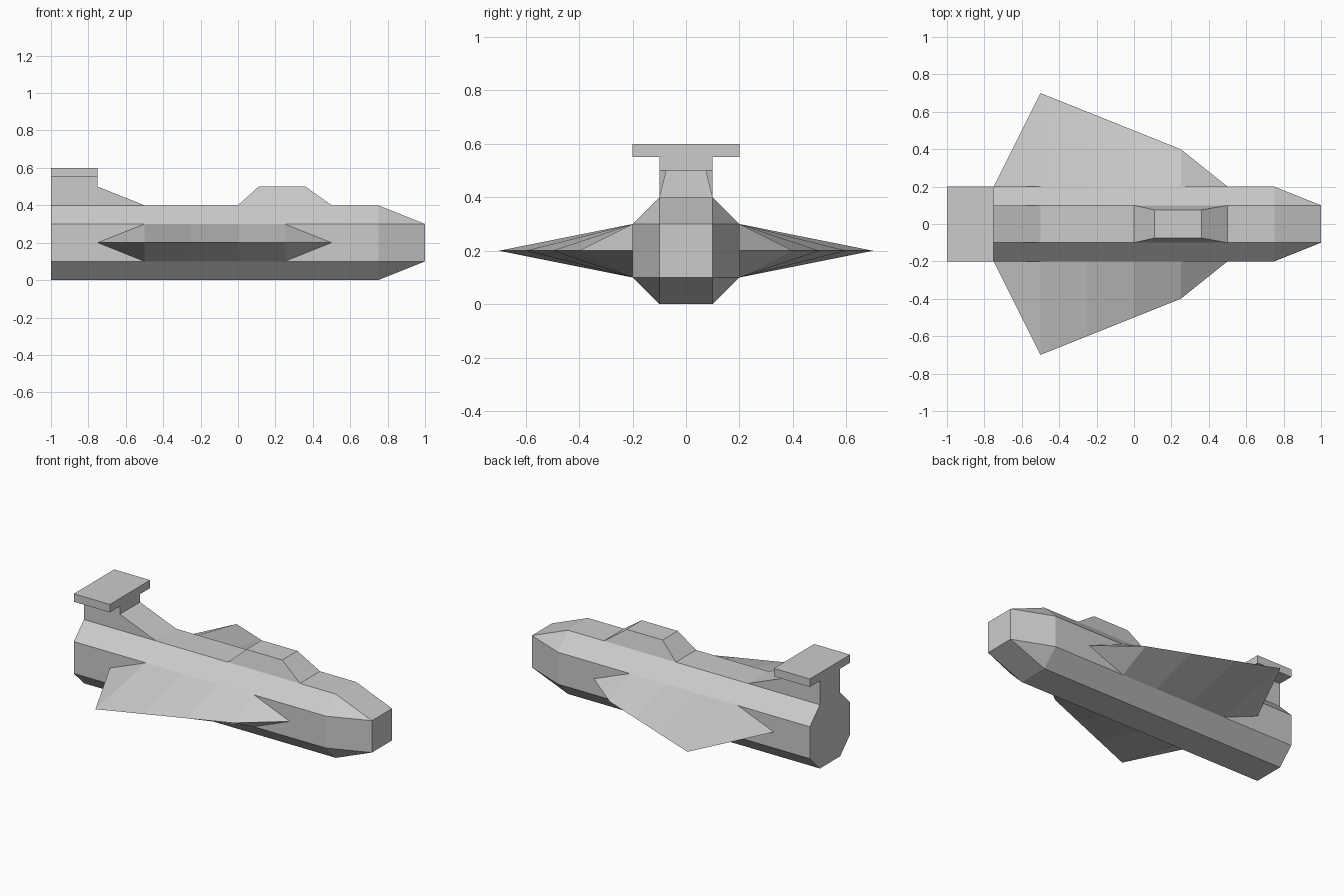
import bpy
import bmesh
import math

if "Cube" in bpy.data.objects:
    bpy.data.objects.remove(bpy.data.objects["Cube"])


def finish(bm, name):
    bmesh.ops.recalc_face_normals(bm, faces=bm.faces[:])
    mesh = bpy.data.meshes.new(name)
    bm.to_mesh(mesh)
    bm.free()
    ob = bpy.data.objects.new(name, mesh)
    bpy.context.collection.objects.link(ob)
    return ob


def hull(name, points):
    """Convex faceted solid around a few points."""
    bm = bmesh.new()
    for p in points:
        bm.verts.new(p)
    bmesh.ops.convex_hull(bm, input=bm.verts[:])
    bmesh.ops.dissolve_limit(bm, angle_limit=math.radians(1),
                             verts=bm.verts[:], edges=bm.edges[:])
    return finish(bm, name)


def rect(cx, cy, hx, hy, z):
    return [(cx + sx * hx, cy + sy * hy, z) for sx in (-1, 1) for sy in (-1, 1)]


# Fuselage: octagonal body narrowing to a flat rectangular nose
octagon = [(s * y, z) for s in (-1, 1)
           for y, z in ((0.1, 0), (0.2, 0.1), (0.2, 0.3), (0.1, 0.4))]
body = [(x, y, z) for x in (-1, 0.75) for y, z in octagon]
nose = [(1, y, z) for y in (-0.1, 0.1) for z in (0.1, 0.3)]
hull("fuselage", body + nose)

# Cockpit canopy: tapered block on top
hull("canopy", rect(0.25, 0, 0.25, 0.1, 0.4) + rect(0.235, 0, 0.125, 0.075, 0.5))

# Tail fin: side profile extruded across the body
bm = bmesh.new()
profile = [(-1, 0.4), (-0.5, 0.4), (-0.75, 0.5), (-0.75, 0.55), (-1, 0.55)]
face = bm.faces.new([bm.verts.new((x, -0.1, z)) for x, z in profile])
ext = bmesh.ops.extrude_face_region(bm, geom=[face])
bmesh.ops.translate(bm, vec=(0, 0.2, 0),
                    verts=[v for v in ext["geom"] if isinstance(v, bmesh.types.BMVert)])
finish(bm, "tail_fin")

# Tailplane: flat slab capping the fin
hull("tailplane", rect(-0.875, 0, 0.125, 0.2, 0.55) + rect(-0.875, 0, 0.125, 0.2, 0.6))

# Wings: wedge sections lofted along x, pointed at both root ends
bm = bmesh.new()
sections = [[bm.verts.new(p) for p in ((x, 0.2, 0.3), (x, y, 0.2), (x, 0.2, 0.1))]
            for x, y in ((-0.5, 0.7), (-0.25, 0.6), (0, 0.5), (0.25, 0.4))]
for a, b in zip(sections, sections[1:]):
    for i in range(3):
        j = (i + 1) % 3
        bm.faces.new((a[i], a[j], b[j], b[i]))
for section, x in ((sections[0], -0.75), (sections[-1], 0.5)):
    point = bm.verts.new((x, 0.2, 0.2))
    for i in range(3):
        bm.faces.new((section[i], section[(i + 1) % 3], point))
wings = finish(bm, "wings")
mirror = wings.modifiers.new("mirror", 'MIRROR')
mirror.use_axis = (False, True, False)
mirror.use_mirror_merge = False
